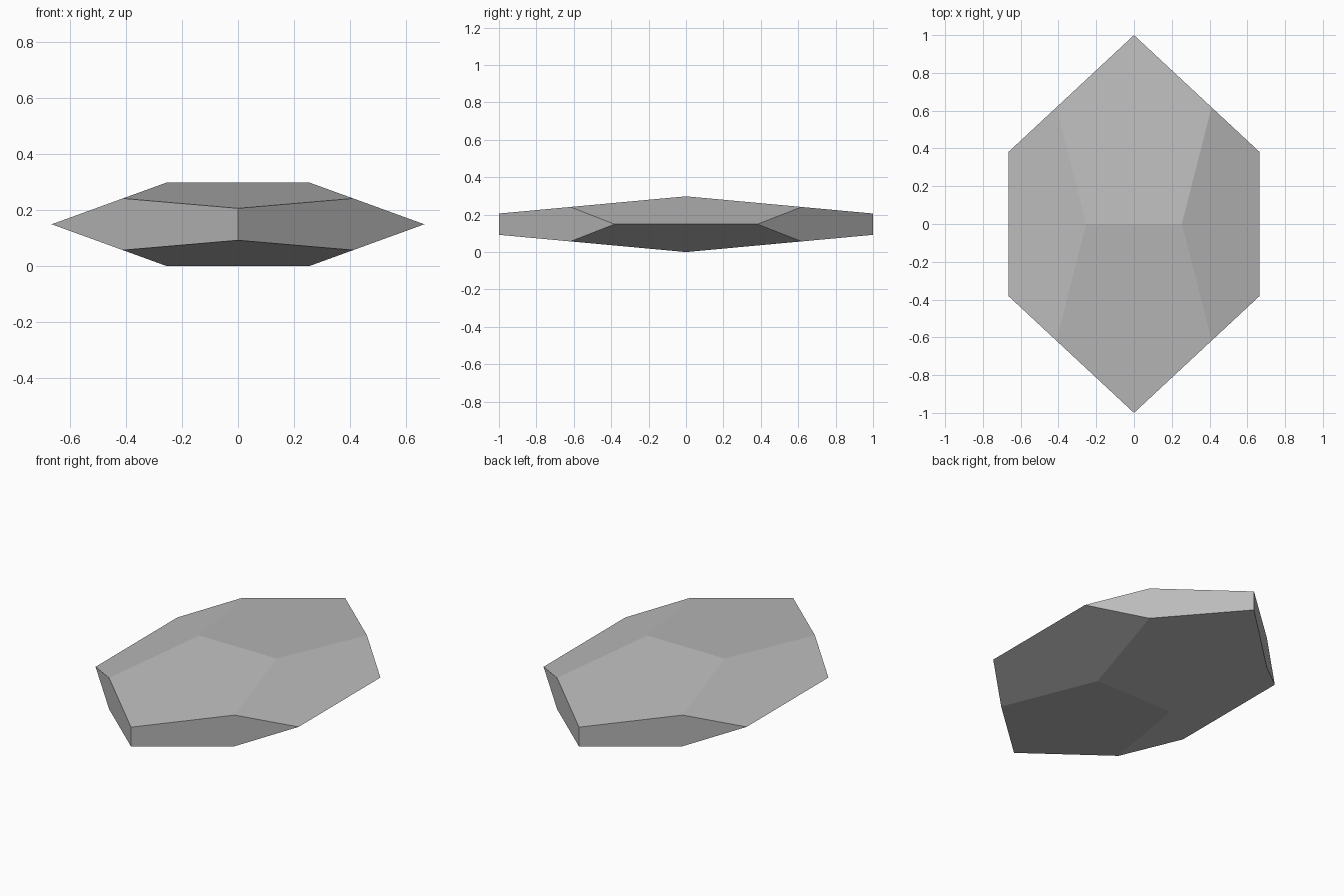
import bpy, bmesh, math

if "Cube" in bpy.data.objects:
    bpy.data.objects.remove(bpy.data.objects["Cube"])

PHI = (1 + math.sqrt(5)) / 2
HALF_X, HALF_Y, HALF_Z = 0.664, 1.0, 0.149   # half sizes of the flattened stone

# Regular dodecahedron corners: a cube plus three golden rectangles
signs = (-1, 1)
corners = [(a, b, c) for a in signs for b in signs for c in signs]
for a in signs:
    for b in signs:
        corners += [(0, a * PHI, b / PHI), (a * PHI, b / PHI, 0), (a / PHI, 0, b * PHI)]

# Flat stone: hull of the scaled corners, merged into twelve pentagons
bm = bmesh.new()
for x, y, z in corners:
    bm.verts.new((x * HALF_X / PHI, y * HALF_Y / PHI, z * HALF_Z / PHI + HALF_Z))
bmesh.ops.convex_hull(bm, input=bm.verts[:])
bmesh.ops.dissolve_limit(bm, angle_limit=math.radians(1), verts=bm.verts[:], edges=bm.edges[:])
bmesh.ops.recalc_face_normals(bm, faces=bm.faces[:])
mesh = bpy.data.meshes.new("flat_stone")
bm.to_mesh(mesh)
bm.free()
stone = bpy.data.objects.new("flat_stone", mesh)
bpy.context.collection.objects.link(stone)

# Plain grey stone colour
grey = bpy.data.materials.new("stone_grey")
grey.diffuse_color = (0.5, 0.5, 0.5, 1)
grey.use_nodes = True
grey.node_tree.nodes["Principled BSDF"].inputs["Base Color"].default_value = grey.diffuse_color
mesh.materials.append(grey)
